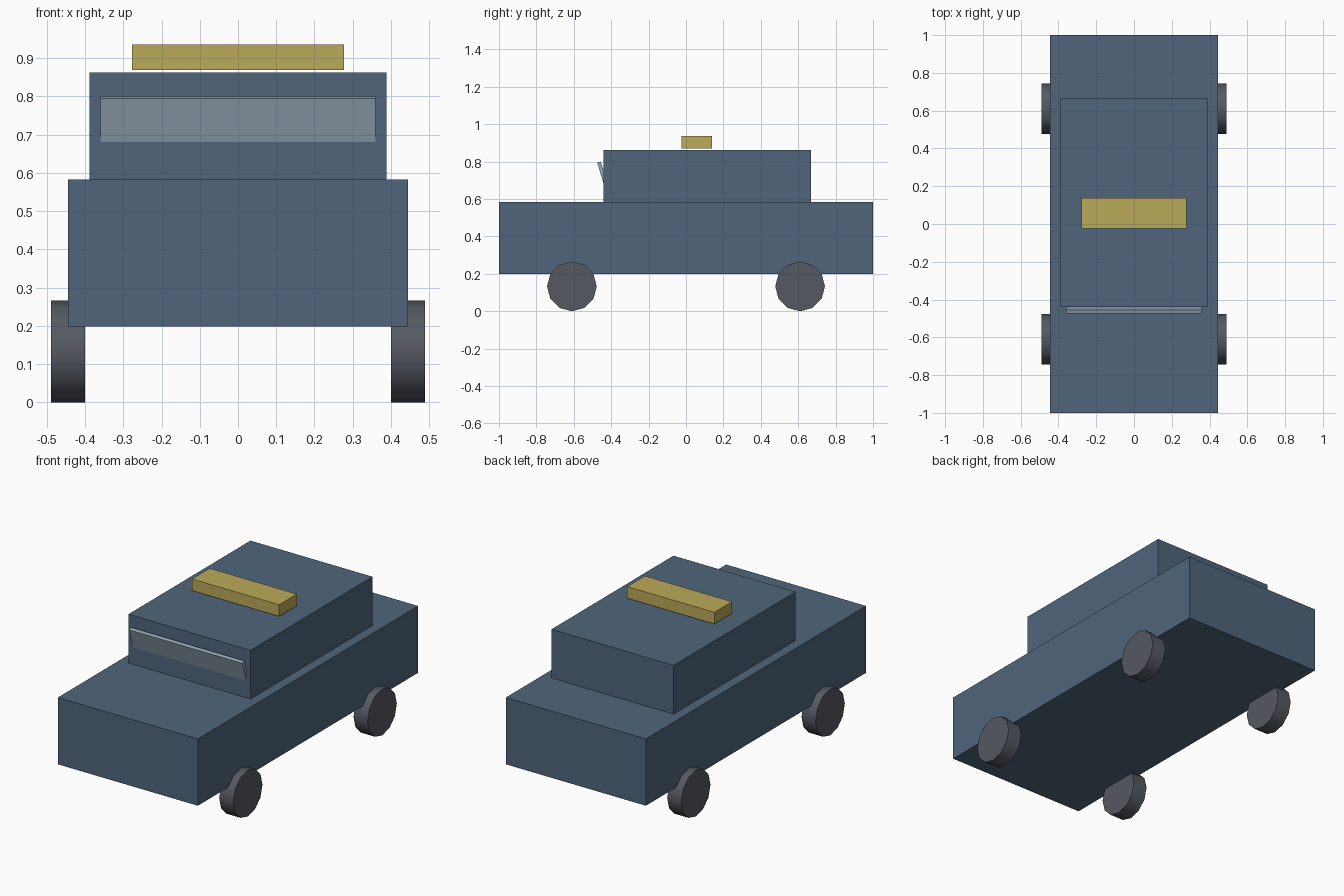
import bpy
from math import radians

if "Cube" in bpy.data.objects:
    bpy.data.objects.remove(bpy.data.objects["Cube"])


def material(name, color):
    mat = bpy.data.materials.new(name)
    mat.diffuse_color = (*color, 1)
    mat.use_nodes = True
    mat.node_tree.nodes["Principled BSDF"].inputs["Base Color"].default_value = mat.diffuse_color
    return mat


def box(name, lo, hi, mat, tilt=0):
    """Box between two corners, optionally tilted about x through its centre."""
    center = [(a + b) / 2 for a, b in zip(lo, hi)]
    bpy.ops.mesh.primitive_cube_add(size=1, location=center)
    ob = bpy.context.object
    ob.name = name
    ob.scale = [b - a for a, b in zip(lo, hi)]
    bpy.ops.object.transform_apply(location=False, rotation=False, scale=True)
    ob.rotation_euler.x = tilt
    ob.data.materials.append(mat)
    return ob


paint = material("blue_paint", (0.08, 0.13, 0.20))
glass = material("glass", (0.30, 0.38, 0.46))
yellow = material("yellow_light", (0.50, 0.40, 0.10))
rubber = material("rubber", (0.09, 0.10, 0.12))

# Lower body and cabin
box("body", (-0.445, -1, 0.199), (0.445, 1, 0.583), paint)
box("cabin", (-0.388, -0.44, 0.583), (0.388, 0.667, 0.863), paint)

# Windscreen slab, leaning forward out of the cabin front
box("windscreen", (-0.36, -0.443, 0.582), (0.36, -0.423, 0.802), glass, radians(17))

# Roof light bar, hovering just above the roof
box("light_bar", (-0.277, -0.023, 0.869), (0.277, 0.138, 0.936), yellow)

# Four twelve-sided wheels
for side, x in (("left", -0.445), ("right", 0.445)):
    for end, y in (("front", -0.61), ("rear", 0.61)):
        bpy.ops.mesh.primitive_cylinder_add(
            vertices=12, radius=0.133, depth=0.089,
            location=(x, y, 0.133), rotation=(0, radians(90), 0))
        wheel = bpy.context.object
        wheel.name = f"{end}_{side}_wheel"
        wheel.data.materials.append(rubber)
        bpy.ops.object.shade_smooth_by_angle(angle=radians(40))
